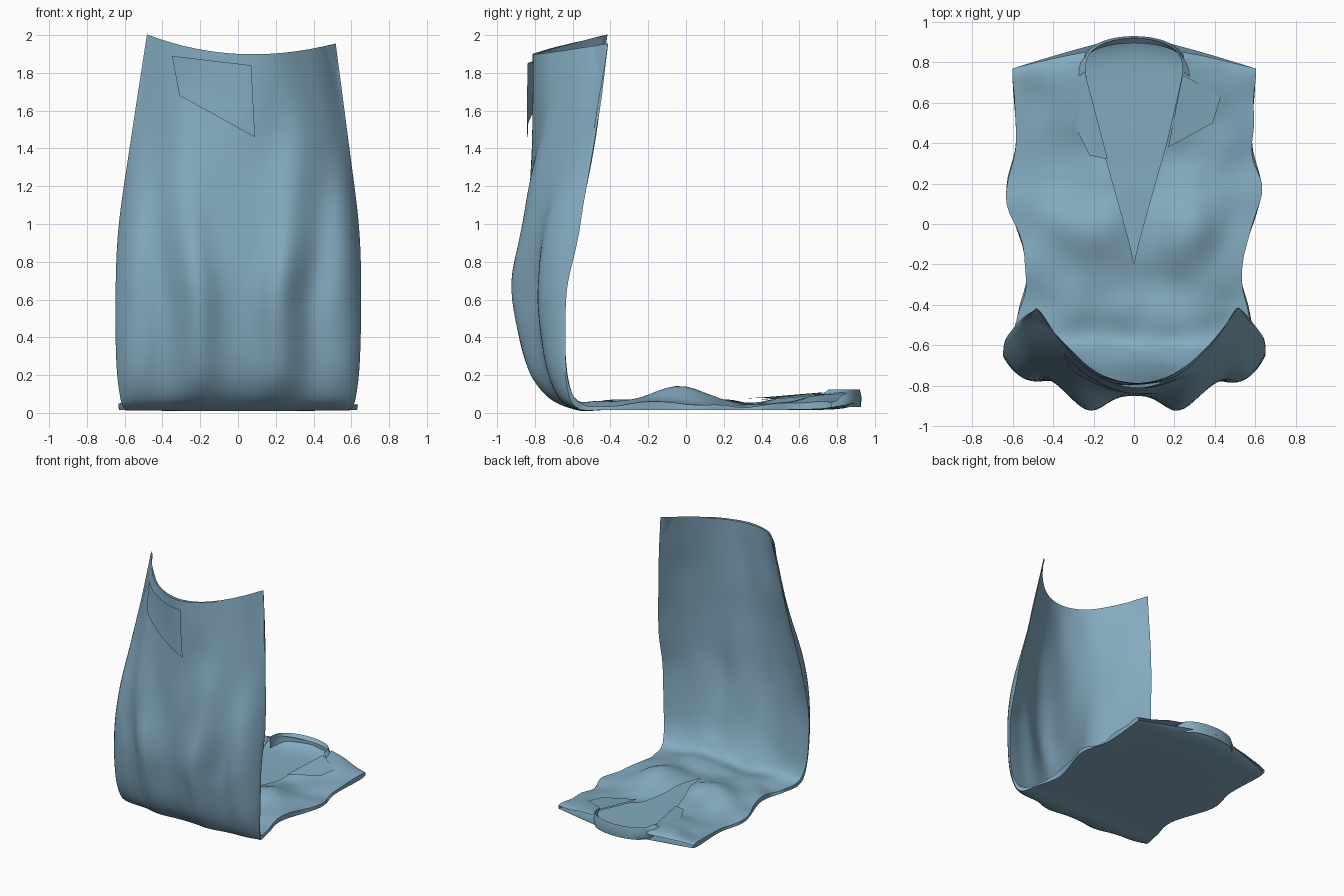
import bpy, bmesh, math
from mathutils import Vector, noise

if "Cube" in bpy.data.objects:
    bpy.data.objects.remove(bpy.data.objects["Cube"])

NU, NS = 26, 7          # columns per half, subdivisions per station

# stations run neck -> skirt hem: half width, neck gap, centre y, z, edge y, z, pleat depth
OUTER = [(.60, 0, .93, .06, .77, .03, 0), (.60, 0, .80, .02, .69, .02, 0),
         (.585, 0, .4, .015, .4, .015, 0), (.63, 0, .15, .015, .15, .015, 0),
         (.53, 0, -.2, .015, -.2, .015, 0), (.57, 0, -.42, .015, -.42, .015, 0),
         (.60, 0, -.58, .015, -.57, .02, 0), (.625, 0, -.71, .09, -.67, .09, .03),
         (.645, 0, -.80, .28, -.73, .28, .06), (.65, 0, -.85, .65, -.75, .65, .085),
         (.635, 0, -.84, 1.0, -.71, 1.0, .05), (.575, 0, -.815, 1.45, -.55, 1.45, .02),
         (.50, 0, -.81, 1.9, -.42, 1.98, 0)]
INNER = [(.60, .24, .85, .10, .77, .05, 0), (.60, .24, .75, .11, .69, .06, 0),
         (.585, .16, .4, .05, .4, .04, 0), (.63, .09, .15, .06, .15, .04, 0),
         (.53, 0, -.2, .06, -.2, .05, 0), (.57, 0, -.42, .06, -.42, .04, 0),
         (.60, 0, -.57, .05, -.55, .05, 0), (.625, 0, -.65, .13, -.61, .12, 0),
         (.645, 0, -.71, .30, -.635, .28, .02), (.65, 0, -.77, .65, -.63, .65, .03),
         (.635, 0, -.79, 1.0, -.56, 1.0, .02), (.575, 0, -.795, 1.45, -.48, 1.45, 0),
         (.50, 0, -.79, 1.9, -.41, 1.98, 0)]

cloth = bpy.data.materials.new("blue_cloth")
cloth.diffuse_color = (.23, .41, .53, 1)
cloth.use_nodes = True
cloth.node_tree.nodes["Principled BSDF"].inputs["Base Color"].default_value = cloth.diffuse_color


def station(rows, t):
    """Smoothly interpolated station values."""
    i = min(int(t), len(rows) - 2)
    f = t - i
    p = [rows[max(0, min(len(rows) - 1, i + k))] for k in (-1, 0, 1, 2)]
    return [.5 * (2 * b + (c - a) * f + (2 * a - 5 * b + 4 * c - d) * f * f
                  + (3 * b - a - 3 * c + d) * f ** 3) for a, b, c, d in zip(*p)]


def cloth_point(rows, t, u, side):
    w, gap, yc, zc, ye, ze, pleat = station(rows, t)
    gap = max(0, gap) if t < 4 else 0
    x = gap + (w - gap) * u
    k = 1 - u ** (1.2 if t < 3 else 2)
    y, z = ye + (yc - ye) * k, ze + (zc - ze) * k
    mid = .21 + .12 * max(0, min(1, z - .6))      # pleats lean outward higher up
    y -= pleat * math.exp(-((x - mid) / .1) ** 2)
    y += .4 * pleat * math.exp(-((x - mid - .19) / .08) ** 2)
    if rows is OUTER and t > 6:                   # front wraps round to the side seam
        y += (station(INNER, t)[4] - .01 - y) * u ** 14
    n = noise.noise(Vector((side * x * 5, y * 5, z * 3 + (9 if rows is INNER else 0))))
    if t > 6.5:                                   # skirt folds
        y += .01 * n * min(1, t - 6.5)
    elif rows is INNER:                           # crumples and bust fullness
        z += .03 * n * (1 - .5 * u)
        z += .075 * math.exp(-((x - .25) / .2) ** 2 - ((y + .04) / .17) ** 2)
        x += .02 * n * u
    z -= .05 * side * x * (z / 2) ** 4
    return Vector((side * x + .018 * (z / 2) ** 2, y, max(z, .0 if rows is OUTER else .025)))


def finish(name, bm):
    bmesh.ops.remove_doubles(bm, verts=bm.verts, dist=.0005)
    bmesh.ops.recalc_face_normals(bm, faces=bm.faces)
    me = bpy.data.meshes.new(name)
    bm.to_mesh(me)
    bm.free()
    me.materials.append(cloth)
    ob = bpy.data.objects.new(name, me)
    bpy.context.collection.objects.link(ob)
    bpy.ops.object.select_all(action='DESELECT')
    ob.select_set(True)
    bpy.context.view_layer.objects.active = ob
    bpy.ops.object.shade_smooth_by_angle(angle=math.radians(35))


def grid(bm, pts):
    vs = [[bm.verts.new(p) for p in row] for row in pts]
    for a, b in zip(vs, vs[1:]):
        for i in range(len(a) - 1):
            bm.faces.new((a[i], a[i + 1], b[i + 1], b[i]))


# garment: two sheets joined along the side seams, open at neck and hem
bm = bmesh.new()
ts = [i / NS for i in range((len(OUTER) - 1) * NS + 1)]
us = [1 - (1 - i / NU) ** 1.3 for i in range(NU + 1)]
for side in (-1, 1):
    for rows in (OUTER, INNER):
        grid(bm, [[cloth_point(rows, t, u, side) for u in us] for t in ts])
    grid(bm, [[cloth_point(OUTER, t, 1, side), cloth_point(INNER, t, 1, side)] for t in ts])
finish("dress_body", bm)

# collar band standing round the back of the neck
bm = bmesh.new()
band = []
for i in range(25):
    a = math.pi * i / 24
    x, y = .245 * math.cos(a), .76 + .165 * math.sin(a) ** .7
    band.append([(x, y, .03), (x * 1.03, y + .005, .08), (x * .98, y - .005, .125),
                 (x * 1.12, y - .03, .10)])
grid(bm, band)
finish("collar_band", bm)


def flap(name, corners, place=lambda p, i, j: p, n=10):
    """Four-cornered cloth flap, optionally laid over another surface."""
    a, b, c, d = map(Vector, corners)
    bm = bmesh.new()
    grid(bm, [[place(a.lerp(b, i / n).lerp(d.lerp(c, i / n), j / n), i / n, j / n)
               for i in range(n + 1)] for j in range(n + 1)])
    finish(name, bm)


# lapels folded back beside the neckline
flap("lapel_right", [(.24, .74, .11), (.43, .63, .085), (.39, .50, .075), (.17, .38, .07)])
flap("lapel_left", [(-.24, .74, .11), (-.30, .50, .08), (-.22, .34, .08), (-.13, .32, .075)])


def on_front(p, i, j):
    """Lay the flap just in front of the skirt, lifting toward its free edge."""
    t = 11 + max(0, min(1, (p.z - 1.45) / .47))
    w = station(OUTER, t)[0]
    y = cloth_point(OUTER, t, min(1, abs(p.x) / w), 1 if p.x > 0 else -1).y
    return Vector((p.x, y - .012 - .02 * i, p.z))


# loose flap on the front near the hem
flap("hem_flap", [(-.35, 0, 1.89), (.07, 0, 1.84), (.09, 0, 1.46), (-.31, 0, 1.68)], on_front)
